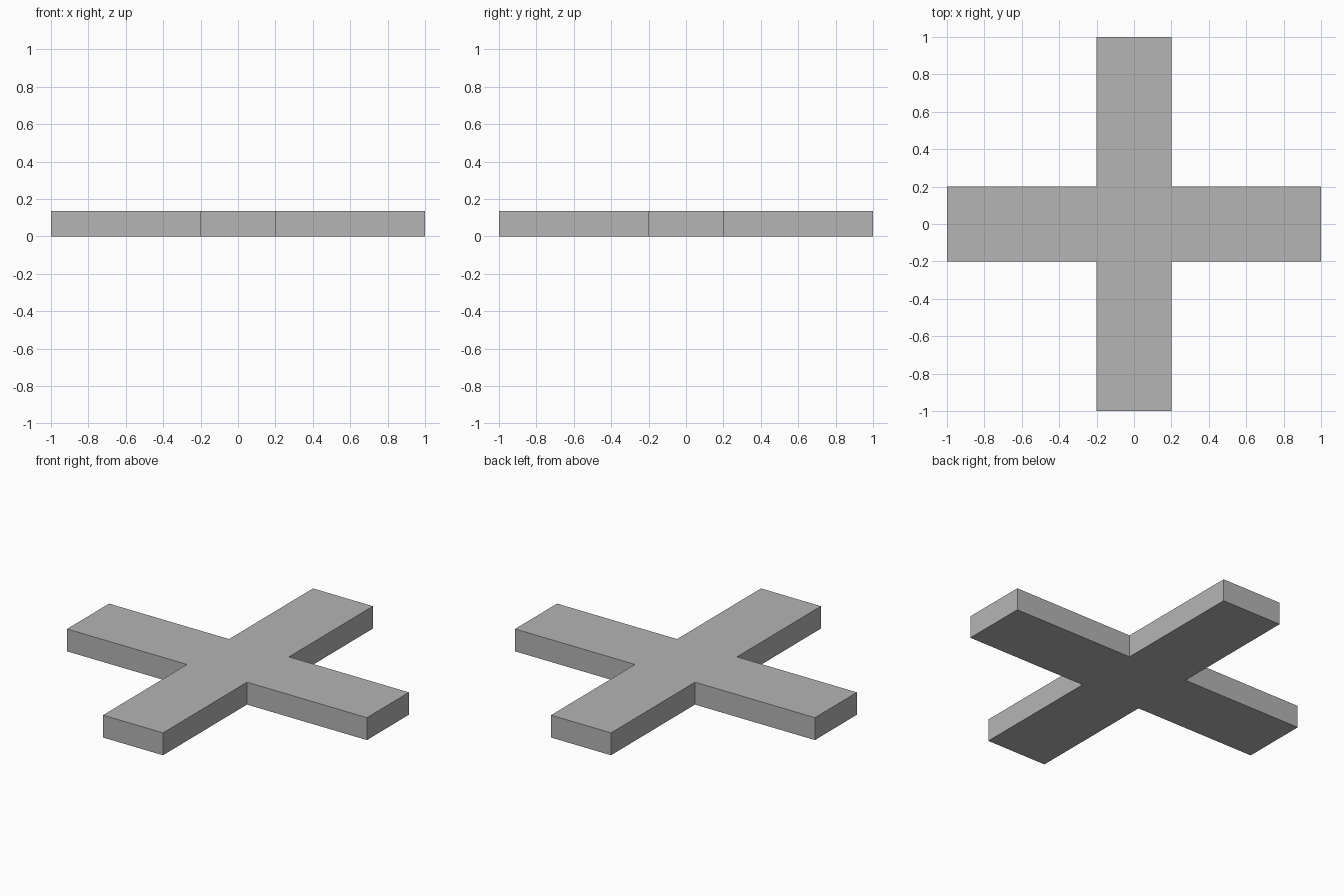
import bpy, bmesh
from mathutils import Matrix, Vector
from math import pi

if "Cube" in bpy.data.objects:
    bpy.data.objects.remove(bpy.data.objects["Cube"])

ARM, HALF_WIDTH, HEIGHT = 1.0, 0.2, 0.135

# Cross outline: one arm's three corners turned four times
arm = [Vector((HALF_WIDTH, -HALF_WIDTH, 0)), Vector((ARM, -HALF_WIDTH, 0)), Vector((ARM, HALF_WIDTH, 0))]
bm = bmesh.new()
outline = [bm.verts.new(Matrix.Rotation(i * pi / 2, 3, 'Z') @ p) for i in range(4) for p in arm]
base = bm.faces.new(outline)

# Extrude the outline into a flat slab
top = bmesh.ops.extrude_face_region(bm, geom=[base], use_keep_orig=True)["geom"]
bmesh.ops.translate(bm, vec=(0, 0, HEIGHT), verts=[v for v in top if isinstance(v, bmesh.types.BMVert)])
bmesh.ops.recalc_face_normals(bm, faces=bm.faces)

mesh = bpy.data.meshes.new("cross_slab")
bm.to_mesh(mesh)
bm.free()

# Dark grey finish
grey = bpy.data.materials.new("dark_grey")
grey.diffuse_color = (0.46, 0.46, 0.46, 1)
grey.use_nodes = True
grey.node_tree.nodes["Principled BSDF"].inputs["Base Color"].default_value = grey.diffuse_color
mesh.materials.append(grey)
bpy.context.collection.objects.link(bpy.data.objects.new("cross_slab", mesh))
